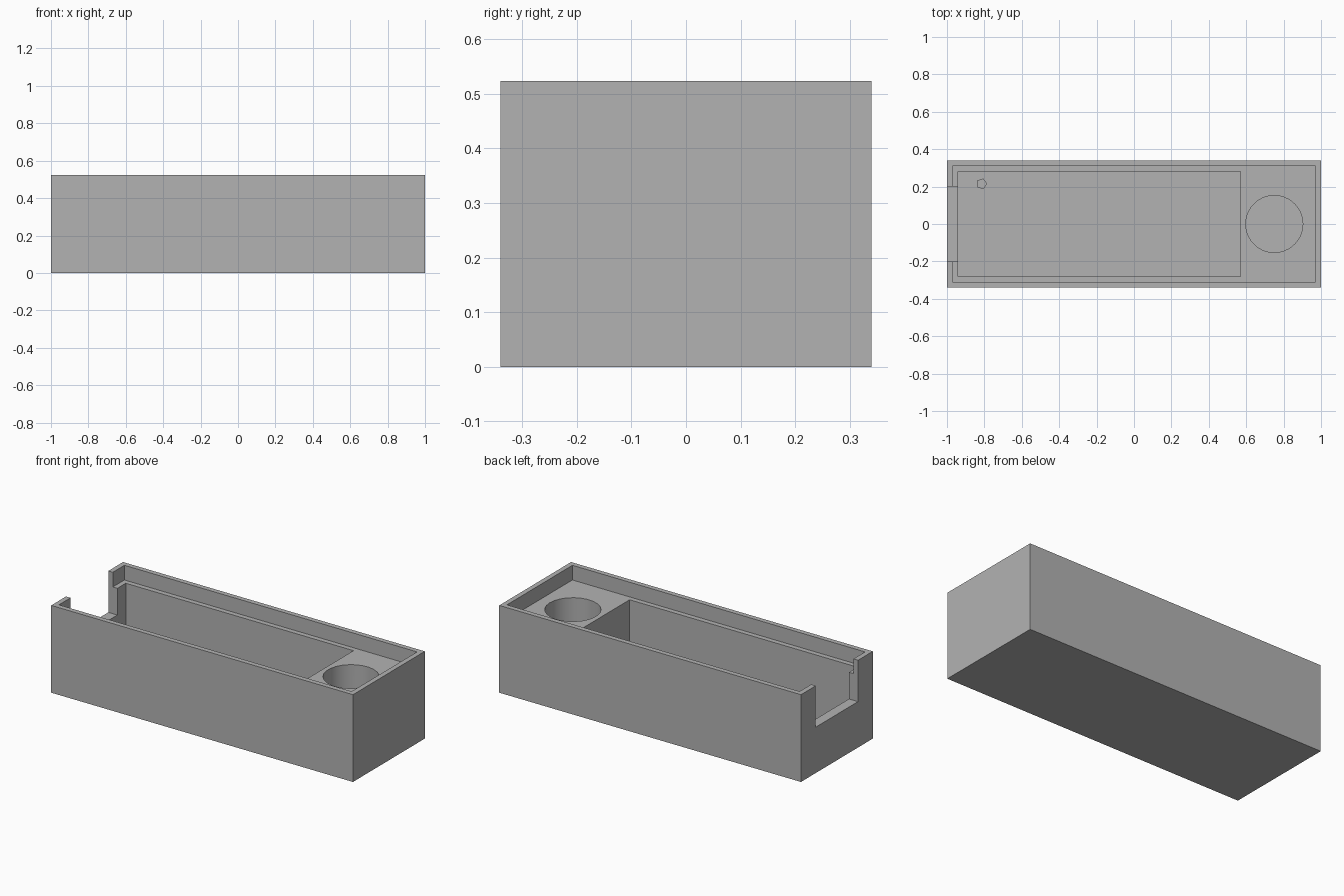
import bpy

old = bpy.data.objects.get("Cube")
if old:
    bpy.data.objects.remove(old, do_unlink=True)

grey = bpy.data.materials.new("plain_grey")
grey.use_nodes = True
colour = (0.45, 0.45, 0.45, 1)
grey.diffuse_color = colour
grey.node_tree.nodes["Principled BSDF"].inputs["Base Color"].default_value = colour

TOP, FLOOR, LEDGE, SILL = 0.523, 0.03, 0.435, 0.275
ABOVE = TOP + 0.1


def box(name, x, y, z):
    """Box spanning the given (low, high) ranges."""
    spans = (x, y, z)
    bpy.ops.mesh.primitive_cube_add(size=1, location=[(a + b) / 2 for a, b in spans])
    ob = bpy.context.object
    ob.name = name
    ob.scale = [b - a for a, b in spans]
    bpy.ops.object.transform_apply(location=True, rotation=False, scale=True)
    ob.data.materials.append(grey)
    return ob


def cylinder(name, x, y, radius, z, sides):
    """Upright prism with its first corner pointing to +x."""
    bpy.ops.mesh.primitive_cylinder_add(
        vertices=sides, radius=radius, depth=z[1] - z[0],
        location=(x, y, sum(z) / 2), rotation=(0, 0, -1.5708))
    ob = bpy.context.object
    ob.name = name
    bpy.ops.object.transform_apply(location=True, rotation=True, scale=True)
    ob.data.materials.append(grey)
    return ob


def cut(target, cutter):
    """Subtract the cutter from the target and discard it."""
    cutter.hide_render = True
    mod = target.modifiers.new(cutter.name, "BOOLEAN")
    mod.operation = "DIFFERENCE"
    mod.solver = "EXACT"
    mod.object = cutter
    bpy.context.view_layer.objects.active = target
    bpy.ops.object.modifier_apply(modifier=mod.name)
    bpy.data.objects.remove(cutter, do_unlink=True)


# Outer body
case = box("case_body", (-1, 1), (-0.34, 0.34), (0, TOP))

# Shallow lid recess, long compartment, cable notch and round well
cut(case, box("lid_recess", (-0.97, 0.97), (-0.31, 0.31), (LEDGE, ABOVE)))
cut(case, box("compartment", (-0.94, 0.57), (-0.28, 0.28), (FLOOR, ABOVE)))
cut(case, box("end_notch", (-1.1, -0.9), (-0.2, 0.2), (SILL, ABOVE)))
cut(case, cylinder("round_well", 0.75, 0, 0.153, (FLOOR, ABOVE), 25))

# Small five-sided locating peg on the compartment floor
cylinder("locating_peg", -0.815, 0.215, 0.03, (FLOOR - 0.01, 0.1), 5)

# Smooth the round well while keeping the box edges sharp
bpy.ops.object.select_all(action="DESELECT")
case.select_set(True)
bpy.context.view_layer.objects.active = case
bpy.ops.object.shade_smooth_by_angle(angle=0.5)
